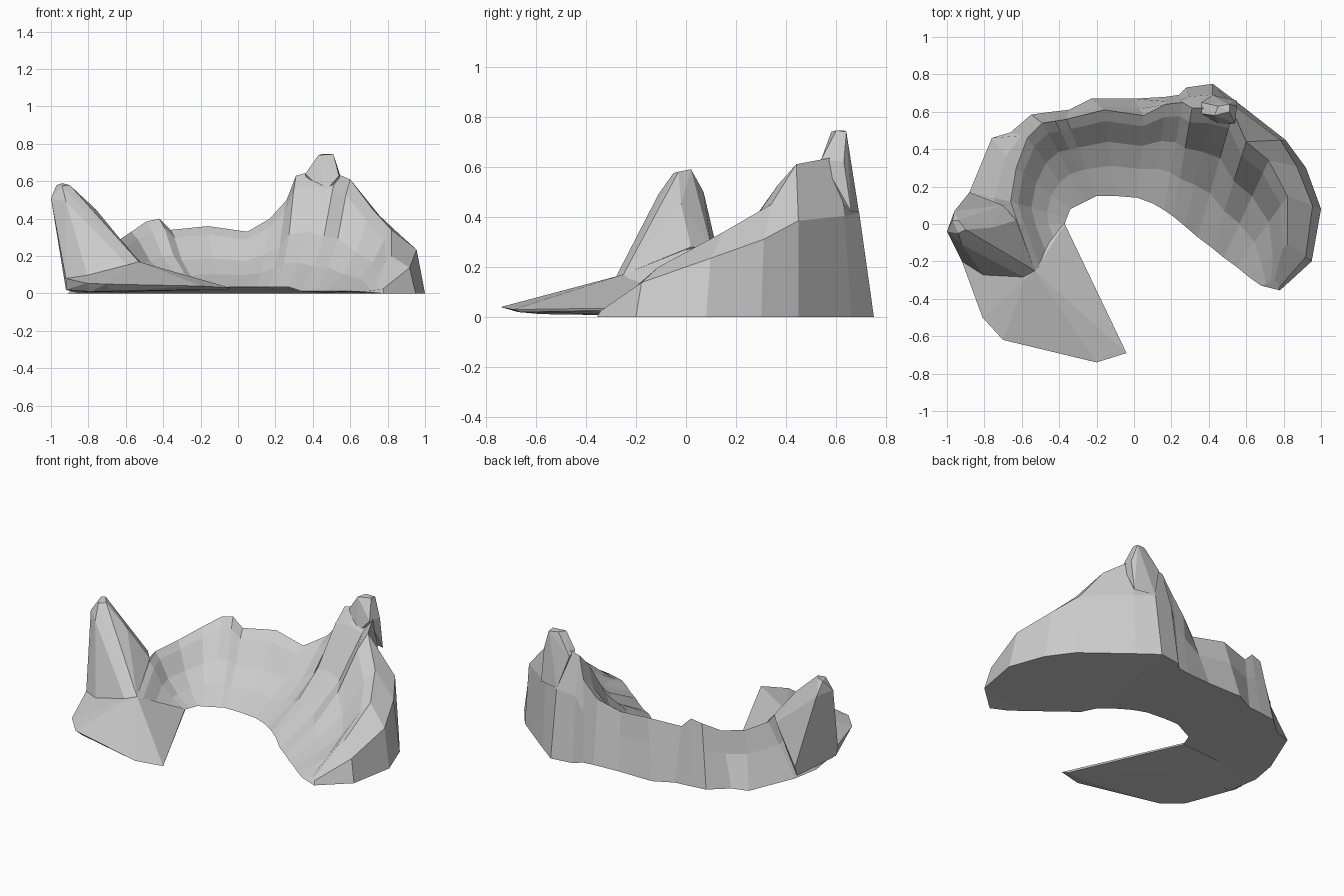
import bpy, bmesh
from mathutils import Vector


def finish(bm, name):
    bmesh.ops.recalc_face_normals(bm, faces=bm.faces)
    mesh = bpy.data.meshes.new(name)
    bm.to_mesh(mesh)
    bm.free()
    obj = bpy.data.objects.new(name, mesh)
    bpy.context.collection.objects.link(obj)
    return obj


def hull(name, points):
    bm = bmesh.new()
    for p in points:
        bm.verts.new(p)
    bmesh.ops.convex_hull(bm, input=bm.verts)
    loose = [v for v in bm.verts if not v.link_faces]
    bmesh.ops.delete(bm, geom=loose, context='VERTS')
    return finish(bm, name)


# Curved ridge: per station, outer foot xy, crest xyz, inner foot xy
stations = [
    (-.88, -.20, -.53, -.25, .17, -.32, -.12),
    (-.91, .00, -.62, .00, .27, -.37, .00),
    (-.88, .17, -.66, .12, .28, -.36, .03),
    (-.76, .46, -.63, .30, .29, -.34, .08),
    (-.66, .49, -.57, .46, .33, -.30, .10),
    (-.55, .585, -.49, .54, .385, -.26, .12),
    (-.44, .60, -.42, .55, .40, -.22, .14),
    (-.35, .61, -.36, .56, .34, -.20, .15),
    (-.23, .67, -.16, .61, .36, -.10, .15),
    (.00, .67, .05, .58, .33, .02, .14),
    (.17, .68, .17, .64, .40, .10, .11),
    (.24, .69, .26, .65, .50, .16, .075),
    (.28, .73, .31, .62, .63, .21, .04),
    (.42, .75, .42, .62, .66, .27, -.01),
    (.54, .66, .53, .60, .64, .34, -.07),
    (.81, .45, .60, .44, .61, .42, -.13),
    (.92, .30, .72, .34, .45, .48, -.18),
    (1.0, .08, .82, .15, .34, .55, -.23),
    (.95, -.20, .82, -.11, .20, .61, -.28),
    (.78, -.355, .76, -.30, .035, .68, -.33),
]
# Concave inner slope: fraction of way from crest to inner foot, height
slope = [(.13, .86), (.37, .47), (.65, .21)]


def section(i, s):
    outer = Vector((s[0], s[1], 0))
    crest = Vector(s[2:5])
    inner = Vector((s[5], s[6], .035 if i < 14 else .012))
    # straight back wall, stepped on the mountain, sloping at the right end
    inset, rise = (.6, .6) if i < 12 else (.45, .63) if i < 15 else \
        (.13, .63) if i < 16 else (.25, .69)
    shoulder = outer.lerp(crest, inset)
    shoulder.z = crest.z * rise
    pts = [outer, shoulder, crest]
    for t, h in slope:
        p = crest.lerp(inner, t)
        p.z = inner.z + (crest.z - inner.z) * h
        pts.append(p)
    return pts + [inner]


bm = bmesh.new()
rings = [[bm.verts.new(p) for p in section(i, s)] for i, s in enumerate(stations)]
for a, b in zip(rings, rings[1:]):
    n = len(a)
    for i in range(n):
        j = (i + 1) % n
        bm.faces.new((a[i], a[j], b[j], b[i]))
bm.faces.new(rings[0])
bm.faces.new(rings[-1])
finish(bm, "mountain_ridge")

# Low apron fanning out at the front left
hull("front_apron", [
    (-.04, -.69, .03), (-.20, -.74, .04), (-.70, -.62, .05), (-.81, -.50, .055),
    (-.92, -.20, .08), (-.58, -.29, .155), (-.53, -.25, .17), (-.37, 0, .04),
    (-.06, -.66, .02), (-.21, -.67, .02), (-.68, -.58, .012), (-.79, -.48, .01),
    (-.92, -.18, .02), (-.87, 0, .005), (-.37, 0, .03)])

# Left peak, leaning slightly outward
hull("left_peak", [
    (-.97, .02, .58), (-.94, .02, .59), (-.90, -.03, .58), (-.94, -.05, .575),
    (-.92, -.11, .49), (-1, -.04, .51),
    (-.96, .07, .50), (-.84, -.03, .51), (-.76, -.02, .45), (-.92, -.20, .08),
    (-.80, -.28, .08), (-.58, -.29, .14), (-.53, -.25, .17), (-.63, .02, .28),
    (-.70, .10, .28), (-.88, .17, .07), (-.92, -.15, .02), (-.88, .15, .01)])

# Blunt summit on the main mountain
hull("main_summit", [
    (.43, .58, .74), (.51, .60, .745), (.51, .64, .74), (.45, .63, .745),
    (.36, .59, .64), (.36, .65, .62), (.54, .54, .63), (.55, .63, .62),
    (.42, .69, .42), (.55, .66, .42), (.46, .53, .54)])
